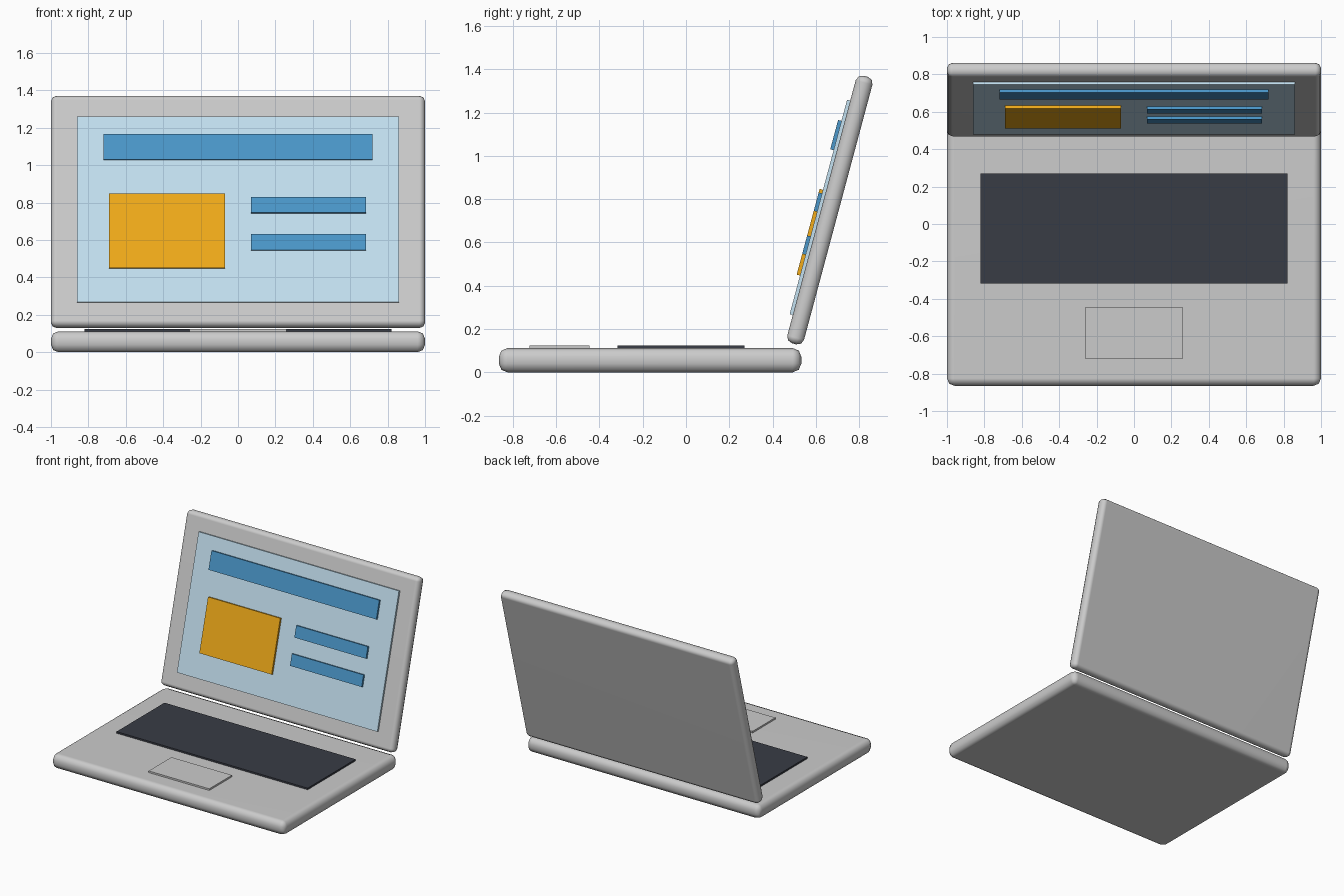
import bpy
import math
from mathutils import Matrix, Vector

if "Cube" in bpy.data.objects:
    bpy.data.objects.remove(bpy.data.objects["Cube"])

TILT = math.radians(-15)
# Lid frame: local x across, local z up the lid, local -y out of the display
LID = Matrix.Translation((0, 0.665, 0.75)) @ Matrix.Rotation(TILT, 4, 'X')


def material(name, rgb):
    m = bpy.data.materials.new(name)
    m.diffuse_color = (*rgb, 1)
    m.use_nodes = True
    m.node_tree.nodes["Principled BSDF"].inputs["Base Color"].default_value = m.diffuse_color
    return m


def box(name, lo, hi, mat=None, frame=None, bevel=0):
    """Box between two corners, optionally placed in a tilted frame."""
    lo, hi = Vector(lo), Vector(hi)
    bpy.ops.mesh.primitive_cube_add(size=1)
    ob = bpy.context.object
    ob.name = name
    ob.data.transform(Matrix.Diagonal((*(hi - lo), 1)))
    place = Matrix.Translation((lo + hi) / 2)
    ob.matrix_world = frame @ place if frame else place
    if mat:
        ob.data.materials.append(mat)
    if bevel:
        mod = ob.modifiers.new("Rounded edges", 'BEVEL')
        mod.width = bevel
        mod.segments = 2
        ob.data.polygons.foreach_set("use_smooth", [True] * len(ob.data.polygons))
        ob.modifiers.new("Even shading", 'WEIGHTED_NORMAL')
    return ob


dark = material("dark_keys", (0.04, 0.045, 0.06))
pale = material("pale_blue", (0.55, 0.75, 0.88))
blue = material("blue", (0.07, 0.31, 0.59))
amber = material("amber", (0.88, 0.41, 0.01))

# Base with keyboard and trackpad
box("base", (-1, -0.865, 0), (1, 0.533, 0.112), bevel=0.04)
box("keyboard", (-0.82, -0.317, 0.10), (0.82, 0.27, 0.125), dark)
box("trackpad", (-0.26, -0.723, 0.10), (0.26, -0.445, 0.125))

# Tilted lid and display
box("lid", (-1, -0.04, -0.64), (1, 0.04, 0.64), frame=LID, bevel=0.03)
box("display", (-0.86, -0.055, -0.513), (0.86, -0.03, 0.513), pale, LID)

# Raised blocks on the display: name, x range, centre height, height, material
for name, x0, x1, z, h, mat in (
        ("header_bar", -0.72, 0.72, 0.342, 0.14, blue),
        ("picture_block", -0.69, -0.07, -0.123, 0.41, amber),
        ("upper_text_bar", 0.07, 0.685, 0.021, 0.088, blue),
        ("lower_text_bar", 0.07, 0.685, -0.185, 0.088, blue)):
    box(name, (x0, -0.071, z - h / 2), (x1, -0.05, z + h / 2), mat, LID)
